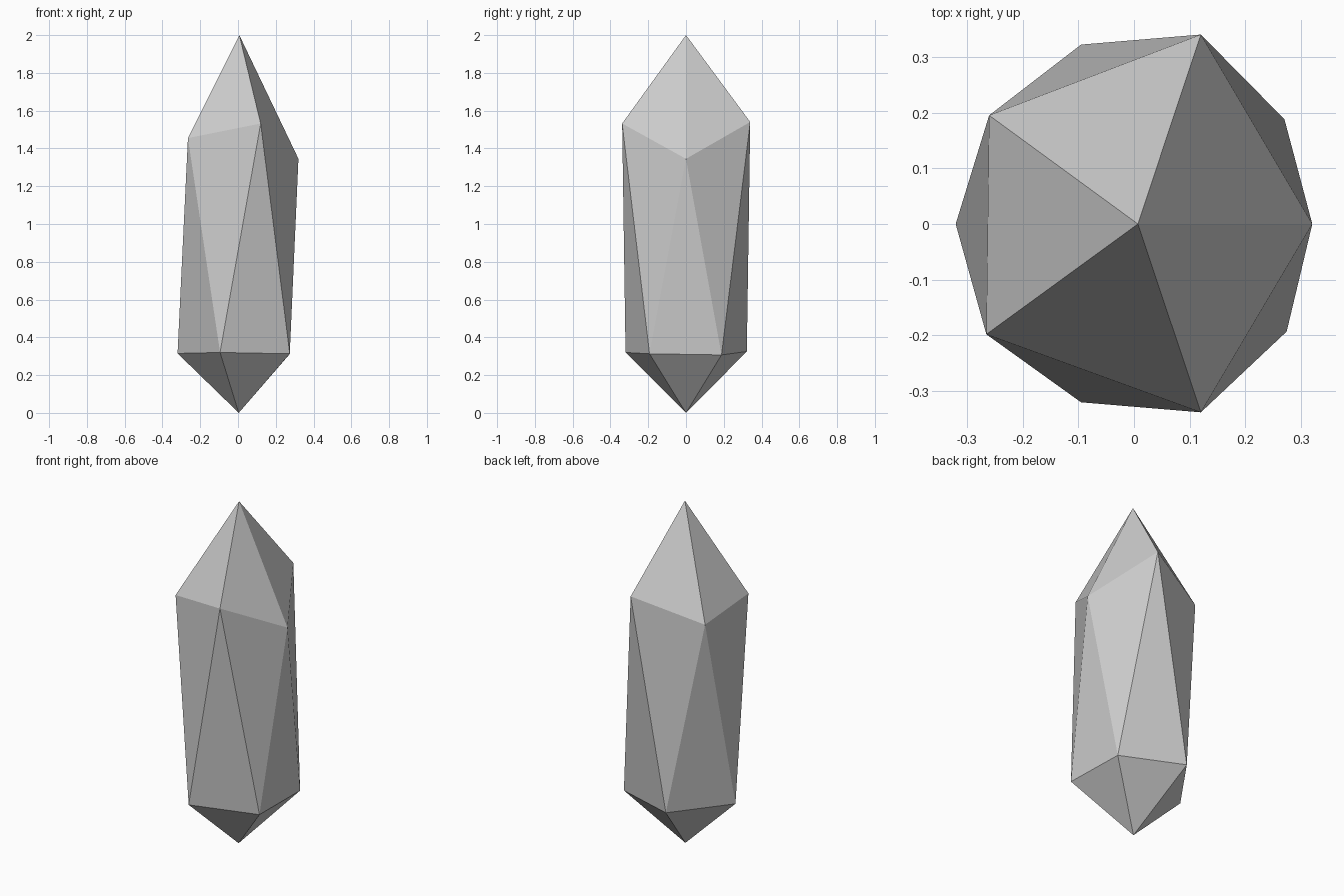
import bpy
import bmesh

if "Cube" in bpy.data.objects:
    bpy.data.objects.remove(bpy.data.objects["Cube"])

# Two staggered five-sided rings, slightly irregular like a cut crystal
upper_ring = [(0.32, 0, 1.345), (0.12, 0.34, 1.54), (-0.26, 0.195, 1.42),
              (-0.265, -0.198, 1.455), (0.12, -0.338, 1.532)]
lower_ring = [(0.27, 0.188, 0.307), (-0.095, 0.322, 0.325), (-0.32, 0, 0.315),
              (-0.095, -0.32, 0.32), (0.274, -0.193, 0.313)]

bm = bmesh.new()
top = bm.verts.new((0.007, 0, 2))
bottom = bm.verts.new((0.004, 0, 0))
upper = [bm.verts.new(p) for p in upper_ring]
lower = [bm.verts.new(p) for p in lower_ring]

# Tip, zigzag body and base facets
for i in range(5):
    j = (i + 1) % 5
    bm.faces.new((top, upper[i], upper[j]))
    bm.faces.new((upper[i], lower[i], upper[j]))
    bm.faces.new((lower[i], lower[j], upper[j]))
    bm.faces.new((bottom, lower[j], lower[i]))

bmesh.ops.recalc_face_normals(bm, faces=bm.faces)
mesh = bpy.data.meshes.new("crystal")
bm.to_mesh(mesh)
bm.free()
crystal = bpy.data.objects.new("crystal", mesh)
bpy.context.collection.objects.link(crystal)
